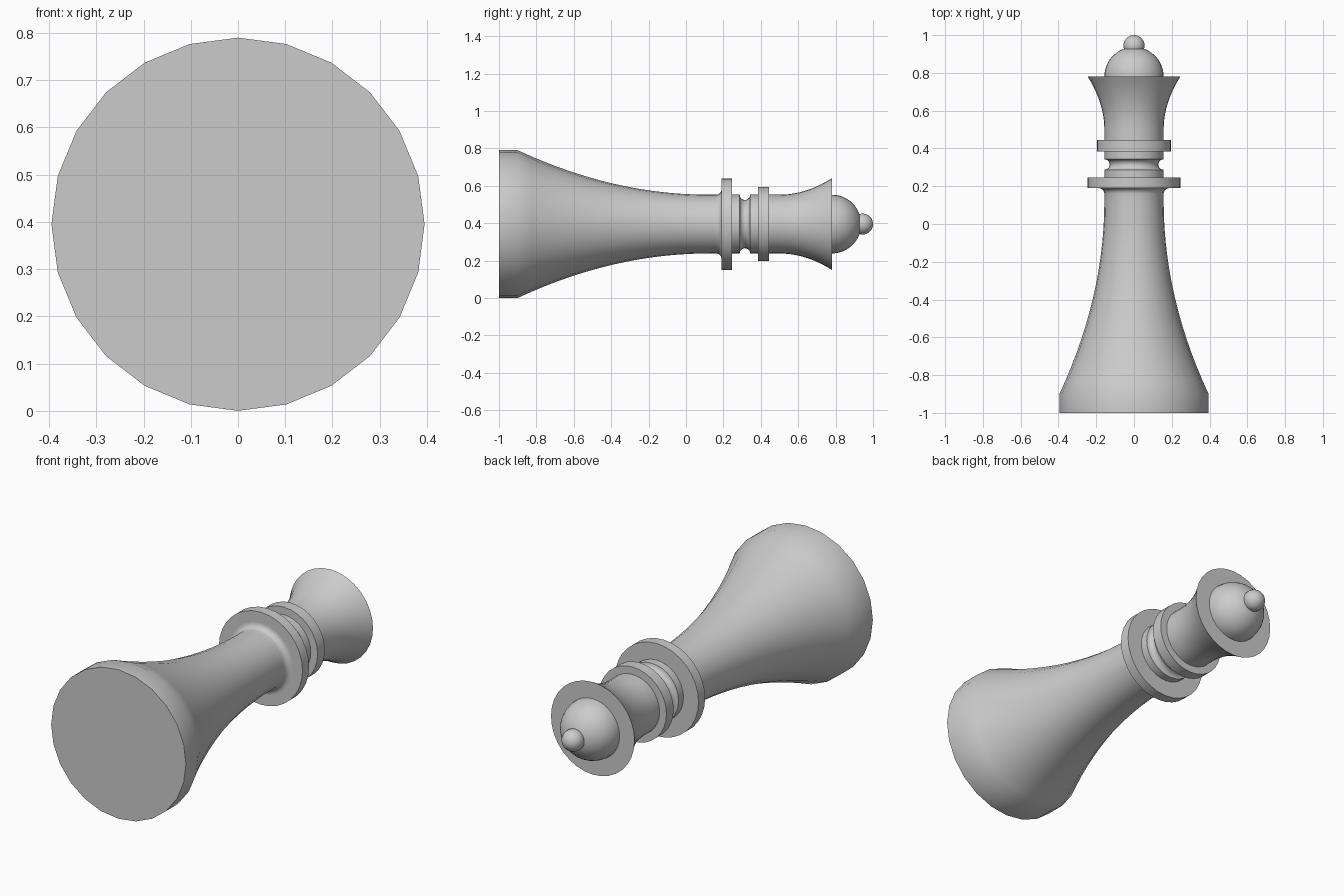
import bpy, bmesh
from math import sin, cos, pi, radians

cube = bpy.data.objects.get("Cube")
if cube:
    bpy.data.objects.remove(cube)

AXIS_Z = 0.395   # height of the lying piece's axis
NECK = 0.157     # radius of the slim parts

grey = bpy.data.materials.new("plain_grey")
grey.use_nodes = True
grey.diffuse_color = (0.6, 0.6, 0.6, 1)
grey.node_tree.nodes["Principled BSDF"].inputs["Base Color"].default_value = (0.6, 0.6, 0.6, 1)


def lathe(name, profile, sides=32):
    """Spin (y, radius) points about the lying axis; radius 0 gives a pole."""
    bm = bmesh.new()
    rings = []
    for y, r in profile:
        count = sides if r > 1e-5 else 1
        rings.append([bm.verts.new((r * sin(2 * pi * i / sides), y, AXIS_Z + r * cos(2 * pi * i / sides)))
                      for i in range(count)])
    for a, b in zip(rings, rings[1:]):
        for i in range(sides):
            j = (i + 1) % sides
            quad = [a[i % len(a)], a[j % len(a)], b[j % len(b)], b[i % len(b)]]
            bm.faces.new(list(dict.fromkeys(quad)))
    bmesh.ops.recalc_face_normals(bm, faces=bm.faces)
    mesh = bpy.data.meshes.new(name)
    bm.to_mesh(mesh)
    bm.free()
    mesh.materials.append(grey)
    obj = bpy.data.objects.new(name, mesh)
    bpy.context.collection.objects.link(obj)
    bpy.ops.object.select_all(action='DESELECT')
    obj.select_set(True)
    bpy.context.view_layer.objects.active = obj
    bpy.ops.object.shade_smooth_by_angle(angle=radians(32))
    return obj


def flare(y_slim, y_wide, r_wide, steps):
    """Parabolic sweep from the slim radius out to a wide rim."""
    return [(y_slim + (y_wide - y_slim) * i / steps,
             NECK + (r_wide - NECK) * (i / steps) ** 2) for i in range(steps + 1)]


def arc(y, r, radius, start, end, steps):
    """Arc of (y, radius) points about a centre in the profile plane."""
    angles = [start + (end - start) * i / steps for i in range(steps + 1)]
    return [(y + radius * sin(a), r + radius * cos(a)) for a in angles]


def disc(name, y0, y1, r):
    lathe(name, [(y0, 0), (y0, r), (y1, r), (y1, 0)])


# Base and swept body, ending in a fillet under the collar
sweep = flare(0.12, -0.9, 0.395, 14)[::-1]
fillet = arc(0.16, NECK + 0.03, 0.03, pi, pi / 2, 6)
lathe("base_and_body", [(-1, 0), (-1, 0.395)] + sweep + fillet, 24)

# Collars and grooved neck
disc("lower_collar", 0.19, 0.245, 0.245)
groove = arc(0.315, NECK, 0.028, -pi / 2, -3 * pi / 2, 10)
lathe("grooved_neck", [(0.24, 0), (0.24, NECK)] + groove + [(0.39, NECK), (0.39, 0)])
disc("upper_collar", 0.385, 0.445, 0.197)

# Flared crown with a flat top
lathe("crown", [(0.44, 0), (0.44, NECK)] + flare(0.5, 0.78, 0.245, 10) + [(0.78, 0)])

# Dome and ball finial
lathe("dome", arc(0.78, 0, NECK, 0, pi / 2, 12))
lathe("finial", arc(0.944, 0, 0.056, -pi / 2, pi / 2, 16))
